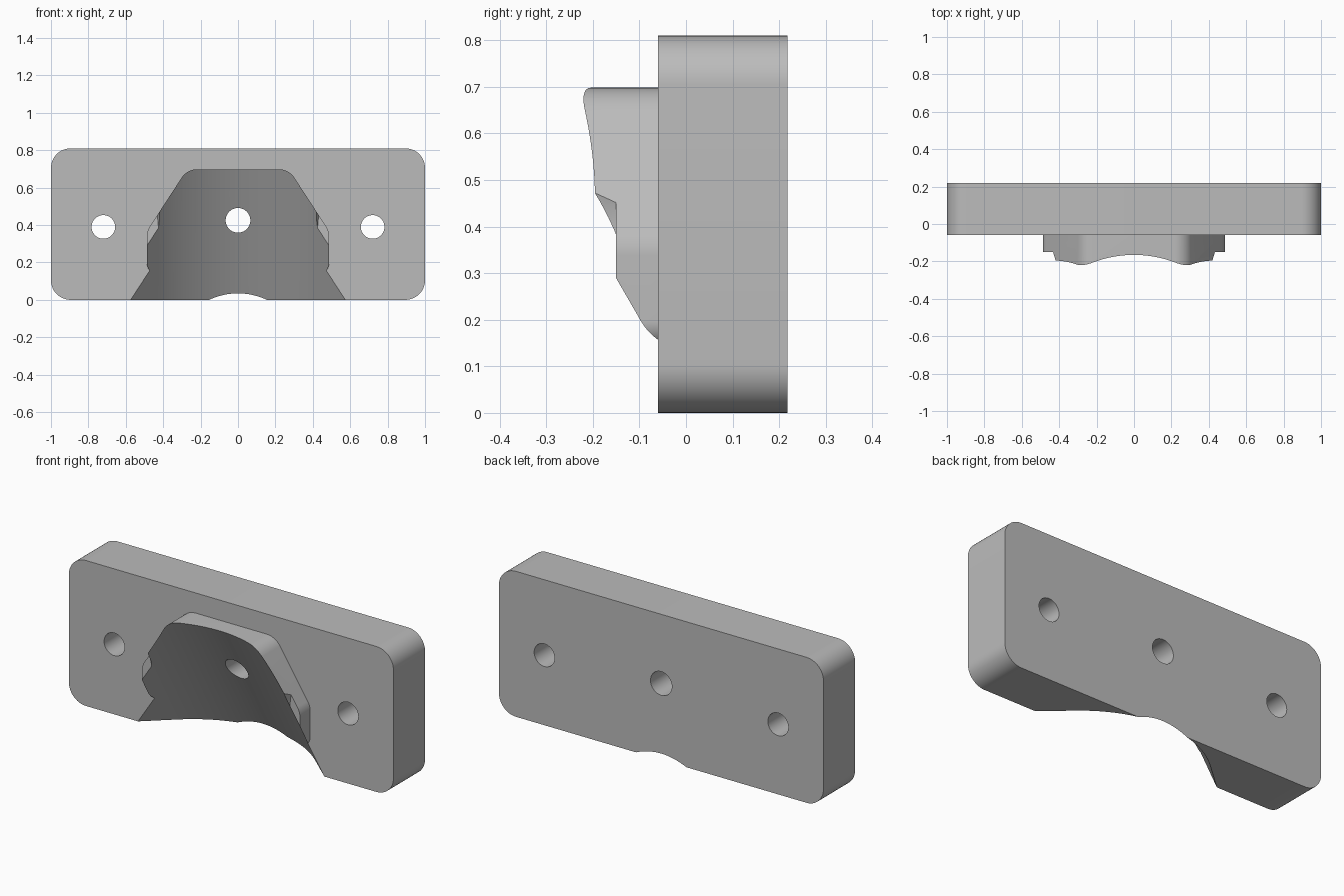
import bpy, bmesh, math
from mathutils import Vector

cube = bpy.data.objects.get("Cube")
if cube:
    bpy.data.objects.remove(cube, do_unlink=True)

grey = bpy.data.materials.new("plain grey")
grey.use_nodes = True
colour = (0.5, 0.5, 0.5, 1)
grey.diffuse_color = colour
grey.node_tree.nodes["Principled BSDF"].inputs["Base Color"].default_value = colour


def rounded(corners, steps=12):
    """Outline from (x, z, radius) corners, each replaced by a tangent arc."""
    out = []
    for i, (x, z, r) in enumerate(corners):
        p = Vector((x, z))
        a = (Vector(corners[i - 1][:2]) - p).normalized()
        b = (Vector(corners[(i + 1) % len(corners)][:2]) - p).normalized()
        half = a.angle(b) / 2
        centre = p + (a + b).normalized() * r / math.sin(half)
        start = p + a * r / math.tan(half) - centre
        end = p + b * r / math.tan(half) - centre
        sweep = start.angle(end)
        for k in range(steps + 1):
            t = k / steps
            w = (start * math.sin((1 - t) * sweep) + end * math.sin(t * sweep)) / math.sin(sweep)
            out.append(centre + w)
    return out


def prism(name, points, shift):
    """Solid swept from a closed loop of 3D points along a shift vector."""
    bm = bmesh.new()
    face = bm.faces.new([bm.verts.new(p) for p in points])
    grown = bmesh.ops.extrude_face_region(bm, geom=[face])
    moved = [v for v in grown["geom"] if isinstance(v, bmesh.types.BMVert)]
    bmesh.ops.translate(bm, verts=moved, vec=shift)
    bmesh.ops.recalc_face_normals(bm, faces=bm.faces)
    mesh = bpy.data.meshes.new(name)
    bm.to_mesh(mesh)
    bm.free()
    mesh.materials.append(grey)
    ob = bpy.data.objects.new(name, mesh)
    bpy.context.collection.objects.link(ob)
    return ob


def slab(name, outline, y0, y1):
    return prism(name, [(x, y0, z) for x, z in outline], (0, y1 - y0, 0))


def round_cutter(name, x, z, y0, r0, y1, r1):
    """Cylinder or cone along y, with radius r0 at y0 and r1 at y1."""
    ring = [(math.cos(2 * math.pi * k / 64), math.sin(2 * math.pi * k / 64)) for k in range(64)]
    ob = slab(name, [(x + c * r0, z + s * r0) for c, s in ring], y0, y1)
    for v in ob.data.vertices:
        if abs(v.co.y - y1) < 1e-4:
            v.co.x = x + (v.co.x - x) * r1 / r0
            v.co.z = z + (v.co.z - z) * r1 / r0
    return ob


def combine(target, tool, operation):
    mod = target.modifiers.new(tool.name, "BOOLEAN")
    mod.operation, mod.object, mod.solver = operation, tool, "EXACT"
    bpy.context.view_layer.objects.active = target
    bpy.ops.object.modifier_apply(modifier=mod.name)
    bpy.data.objects.remove(tool, do_unlink=True)


# Back plate with rounded corners
bracket = slab("mounting_bracket", rounded([(-1, 0, .105), (1, 0, .105), (1, .81, .105), (-1, .81, .105)]),
               -.06, .218)

# Raised boss with sloping shoulders
half = [(.42, .12, .01), (.487, .165, .06), (.487, .368, .1), (.272, .698, .1)]
boss = slab("boss", rounded(half + [(-x, z, r) for x, z, r in reversed(half)]), -.32, .1)

# Conical clearance around each side screw
for side in (-1, 1):
    combine(boss, round_cutter("clearance", side * .72, .39, -.15, .294, -.35, .374), "DIFFERENCE")
combine(bracket, boss, "UNION")

# Tilted saddle: a round nose with straight flanks, swept upward and forward
radius, nose, stretch = .7, .238, 1 / math.cos(math.radians(30))
flank, lean = math.radians(37.5), math.tan(math.radians(30))
section = []
for k in range(-24, 25):
    a = flank * k / 24
    section.append((radius * math.sin(a), nose - stretch * radius * (1 - math.cos(a))))
ex, ey = section[-1]
reach = .6
ex, ey = ex + reach, ey - reach * math.tan(flank) * stretch
section = [(-ex, ey)] + section + [(ex, ey)]
low, high = -.3, 1.1
saddle = prism("saddle", [(x, y - lean * low, low) for x, y in section],
               (0, -lean * (high - low), high - low))
combine(bracket, saddle, "DIFFERENCE")

# Screw holes
for x, z, r in ((-.72, .39, .063), (0, .425, .066), (.72, .39, .063)):
    combine(bracket, round_cutter("hole", x, z, -.5, r, .5, r), "DIFFERENCE")

bpy.ops.object.select_all(action="DESELECT")
bracket.select_set(True)
bpy.context.view_layer.objects.active = bracket
bpy.ops.object.shade_smooth_by_angle(angle=math.radians(25))
